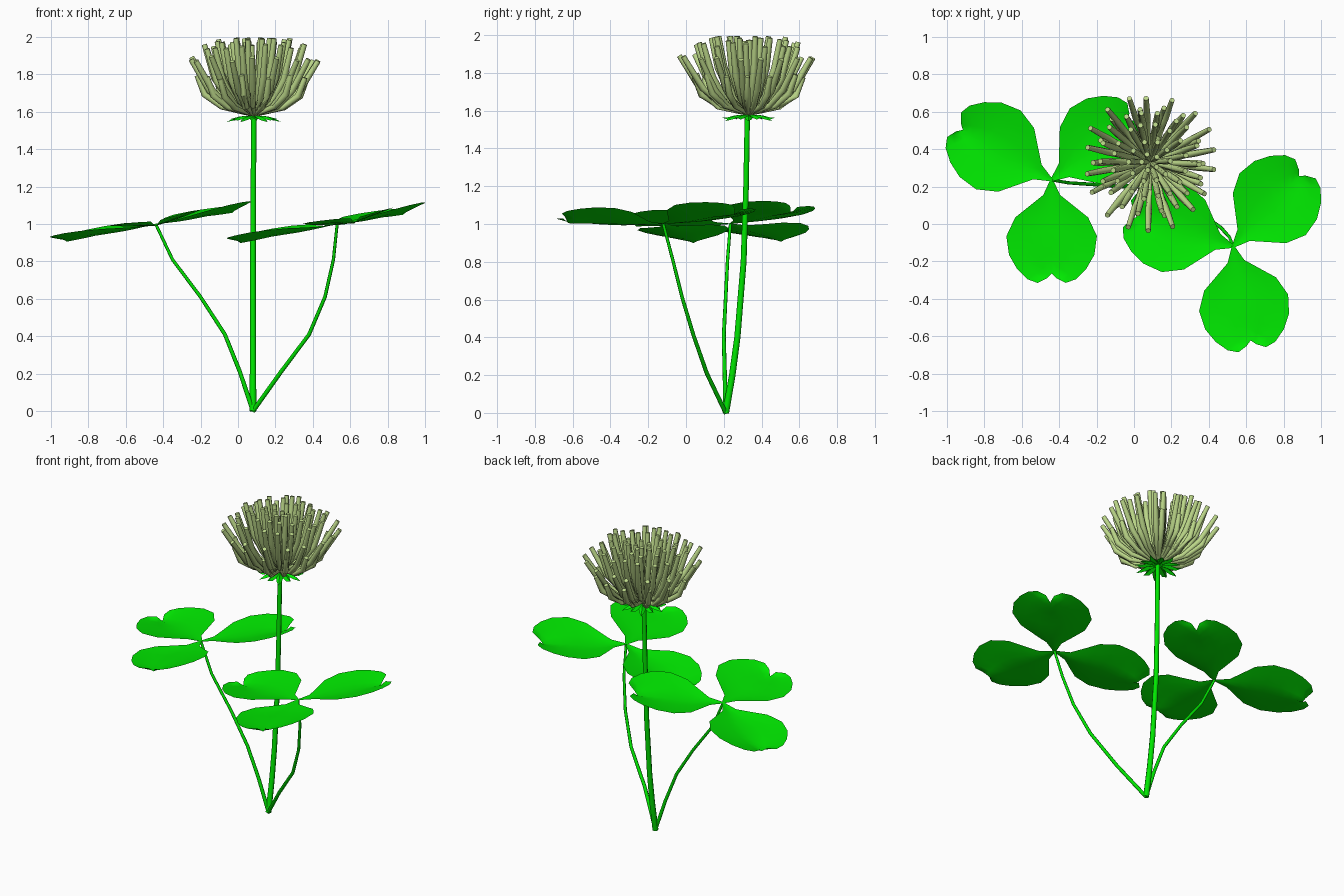
import bpy, math, random
from mathutils import Vector

if "Cube" in bpy.data.objects:
    bpy.data.objects.remove(bpy.data.objects["Cube"])

random.seed(4)


def material(name, rgb):
    m = bpy.data.materials.new(name)
    m.diffuse_color = (*rgb, 1)
    m.use_nodes = True
    m.node_tree.nodes["Principled BSDF"].inputs["Base Color"].default_value = m.diffuse_color
    return m


GREEN = material("leaf_green", (0.0, 0.8, 0.0))
PALE = material("pale_petal", (0.5, 0.68, 0.25))


def build(name, verts, faces, mat, angle=50):
    mesh = bpy.data.meshes.new(name)
    mesh.from_pydata(verts, [], faces)
    mesh.materials.append(mat)
    ob = bpy.data.objects.new(name, mesh)
    bpy.context.collection.objects.link(ob)
    bpy.ops.object.select_all(action='DESELECT')
    bpy.context.view_layer.objects.active = ob
    ob.select_set(True)
    bpy.ops.object.shade_smooth_by_angle(angle=math.radians(angle))
    return ob


def tube(verts, faces, path, radii, sides):
    """Append a capped tube following the path, one radius per point."""
    pts = [Vector(p) for p in path]
    start, n = len(verts), len(pts)
    for i, p in enumerate(pts):
        d = (pts[min(i + 1, n - 1)] - pts[max(i - 1, 0)]).normalized()
        ref = Vector((0, 1, 0)) if abs(d.y) < 0.8 else Vector((1, 0, 0))
        a = d.cross(ref).normalized()
        b = d.cross(a)
        for k in range(sides):
            t = 2 * math.pi * k / sides
            verts.append(p + radii[i] * (a * math.cos(t) + b * math.sin(t)))
    for i in range(n - 1):
        for k in range(sides):
            q, s = start + i * sides, (k + 1) % sides
            faces.append((q + k, q + s, q + sides + s, q + sides + k))
    faces.append(tuple(start + k for k in reversed(range(sides))))
    faces.append(tuple(start + (n - 1) * sides + k for k in range(sides)))


# Stems, all growing from one point
STEMS = {
    "flower_stem": (0.018, 0.014, [(0.08, 0.21, 0), (0.08, 0.245, 0.2), (0.08, 0.272, 0.4),
                                   (0.08, 0.305, 0.8), (0.082, 0.318, 1.2), (0.085, 0.325, 1.59)]),
    "left_leaf_stem": (0.012, 0.008, [(0.08, 0.21, 0), (0.01, 0.205, 0.21), (-0.07, 0.2, 0.41),
                                      (-0.2, 0.21, 0.61), (-0.35, 0.22, 0.81), (-0.44, 0.235, 1)]),
    "right_leaf_stem": (0.012, 0.008, [(0.08, 0.21, 0), (0.23, 0.11, 0.21), (0.38, 0.04, 0.41),
                                       (0.465, -0.02, 0.61), (0.51, -0.07, 0.81), (0.53, -0.12, 1)]),
}
for name, (r0, r1, path) in STEMS.items():
    v, f = [], []
    tube(v, f, path, [r0 + (r1 - r0) * i / 5 for i in range(6)], 8)
    build(name, v, f, GREEN)

# Heart-shaped leaflets, cupped upwards: (midrib u, rim u, rim v) per row
ROWS = [(0, 0, 0.008), (0.08, 0.08, 0.045), (0.14, 0.14, 0.12), (0.2, 0.2, 0.195),
        (0.27, 0.3, 0.242), (0.34, 0.4, 0.228), (0.39, 0.475, 0.185),
        (0.44, 0.53, 0.13), (0.475, 0.55, 0.075), (0.5, 0.525, 0.025)]
COLS = [-1, -0.67, -0.33, 0, 0.33, 0.67, 1]


def leaf(name, cx, cy, leaflets):
    verts, faces = [], []
    for degrees, stretch in leaflets:
        a, start = math.radians(degrees), len(verts)
        for um, ur, vr in ROWS:
            for w in COLS:
                s = abs(w)
                u, v = (um + (ur - um) * s) * stretch, vr * w
                dx = u * math.cos(a) - v * math.sin(a)
                dy = u * math.sin(a) + v * math.cos(a)
                cup = 0.04 * s ** 1.4 * vr / 0.24 - 0.015 * math.sin(math.pi * um / 0.5)
                fold = 0.025 * max(0, (um - 0.32) / 0.18) * (1 - s)
                verts.append((cx + dx, cy + dy, 1 + 0.175 * dx + 0.025 * u + cup - fold))
        n = len(COLS)
        for r in range(len(ROWS) - 1):
            for c in range(n - 1):
                q = start + r * n + c
                faces.append((q, q + n, q + n + 1, q + 1))
    build(name, verts, faces, GREEN, 60)


leaf("left_leaf", -0.44, 0.235, [(-90, 1.0), (150.5, 1.09), (38, 1.04)])
leaf("right_leaf", 0.53, -0.12, [(-79.5, 1.02), (163, 1.08), (47, 1.03)])

# Flower head: rings of tubular petals, (count, profile of (radius, z))
FX, FY = 0.085, 0.332
RINGS = [
    (14, [(0.02, 1.585), (0.17, 1.625), (0.26, 1.69), (0.30, 1.79)]),
    (18, [(0.02, 1.585), (0.15, 1.63), (0.25, 1.72), (0.355, 1.89)]),
    (18, [(0.02, 1.59), (0.14, 1.66), (0.22, 1.78), (0.275, 1.955)]),
    (16, [(0.015, 1.59), (0.1, 1.69), (0.16, 1.83), (0.195, 1.99)]),
    (10, [(0.01, 1.59), (0.06, 1.7), (0.09, 1.84), (0.11, 1.99)]),
    (5, [(0.005, 1.59), (0.02, 1.7), (0.035, 1.83), (0.045, 1.975)]),
]
v, f = [], []
for i, (count, profile) in enumerate(RINGS):
    for k in range(count):
        t = 2 * math.pi * (k + 0.5 * (i % 2)) / count + random.uniform(-0.06, 0.06)
        j = random.uniform(0.94, 1.04)
        dz = random.uniform(-0.02, 0.008)
        path = [(FX + r * j * math.cos(t), FY + r * j * math.sin(t), z + dz * n / 3)
                for n, (r, z) in enumerate(profile)]
        tube(v, f, path, [0.009, 0.015, 0.018, 0.014], 8)
build("flower_petals", v, f, PALE)

# Pointed sepals under the flower head
v, f = [], []
for k in range(12):
    t = 2 * math.pi * k / 12
    c, s = math.cos(t), math.sin(t)
    q = len(v)
    for r, w, z in [(0.01, 0.008, 1.58), (0.075, 0.022, 1.575), (0.11, 0.015, 1.565)]:
        for side in (-1, 0, 1):
            v.append((FX + r * c - side * w * s, FY + r * s + side * w * c,
                      z - 0.012 * abs(side)))
    v.append((FX + 0.145 * c, FY + 0.145 * s, 1.545 + 0.02 * (k % 2)))
    for r in (0, 3):
        for e in (0, 1):
            f.append((q + r + e, q + r + e + 3, q + r + e + 4, q + r + e + 1))
    f += [(q + 6, q + 9, q + 7), (q + 7, q + 9, q + 8)]
build("sepals", v, f, GREEN)
